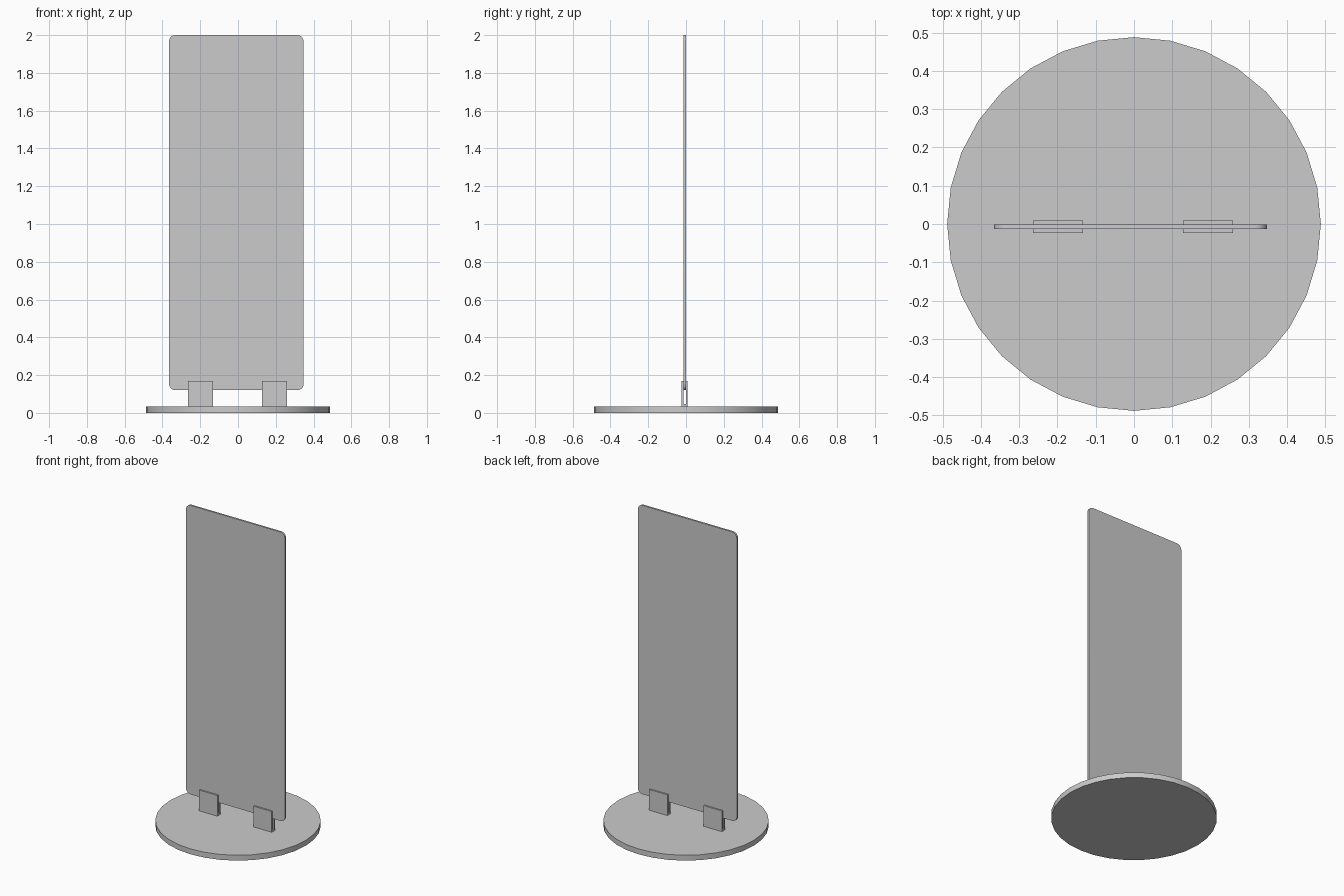
import bpy
import bmesh
import math

cube = bpy.data.objects.get("Cube")
if cube:
    bpy.data.objects.remove(cube, do_unlink=True)

grey = bpy.data.materials.new("light_grey")
grey.use_nodes = True
colour = (0.6, 0.6, 0.6, 1)
grey.diffuse_color = colour
grey.node_tree.nodes["Principled BSDF"].inputs["Base Color"].default_value = colour


def extrude_profile(name, points, direction):
    """Make a closed solid from a flat outline pushed along a direction."""
    bm = bmesh.new()
    face = bm.faces.new([bm.verts.new(p) for p in points])
    result = bmesh.ops.extrude_face_region(bm, geom=[face])
    moved = [v for v in result["geom"] if isinstance(v, bmesh.types.BMVert)]
    bmesh.ops.translate(bm, verts=moved, vec=direction)
    bmesh.ops.recalc_face_normals(bm, faces=bm.faces)
    mesh = bpy.data.meshes.new(name)
    bm.to_mesh(mesh)
    bm.free()
    mesh.materials.append(grey)
    obj = bpy.data.objects.new(name, mesh)
    bpy.context.collection.objects.link(obj)
    bpy.ops.object.select_all(action="DESELECT")
    obj.select_set(True)
    bpy.context.view_layer.objects.active = obj
    bpy.ops.object.shade_smooth_by_angle(angle=math.radians(30))
    return obj


def rounded_rectangle(left, right, bottom, top, radius, y, steps=5):
    centres = [(right - radius, top - radius), (left + radius, top - radius),
               (left + radius, bottom + radius), (right - radius, bottom + radius)]
    points = []
    for corner, (cx, cz) in enumerate(centres):
        for i in range(steps + 1):
            a = math.pi / 2 * (corner + i / steps)
            points.append((cx + radius * math.cos(a), y, cz + radius * math.sin(a)))
    return points


BASE_TOP = 0.035
PANEL_FRONT, PANEL_BACK = -0.013, -0.001

# Round foot plate
sides = 32
circle = [(0.488 * math.cos(math.tau * i / sides),
           0.488 * math.sin(math.tau * i / sides), 0) for i in range(sides)]
extrude_profile("base_disc", circle, (0, 0, BASE_TOP))

# Thin upright board with rounded corners
outline = rounded_rectangle(-0.365, 0.347, 0.12, 2.0, 0.033, PANEL_FRONT)
extrude_profile("panel", outline, (0, PANEL_BACK - PANEL_FRONT, 0))

# U-shaped clips gripping the lower edge of the board
clip_front, clip_back, clip_top, slot_floor = -0.023, 0.009, 0.17, 0.047
section = [(clip_front, BASE_TOP), (clip_back, BASE_TOP), (clip_back, clip_top),
           (PANEL_BACK, clip_top), (PANEL_BACK, slot_floor),
           (PANEL_FRONT, slot_floor), (PANEL_FRONT, clip_top), (clip_front, clip_top)]
for name, x in (("right_clip", -0.264), ("left_clip", 0.128)):
    extrude_profile(name, [(x, y, z) for y, z in section], (0.131, 0, 0))
